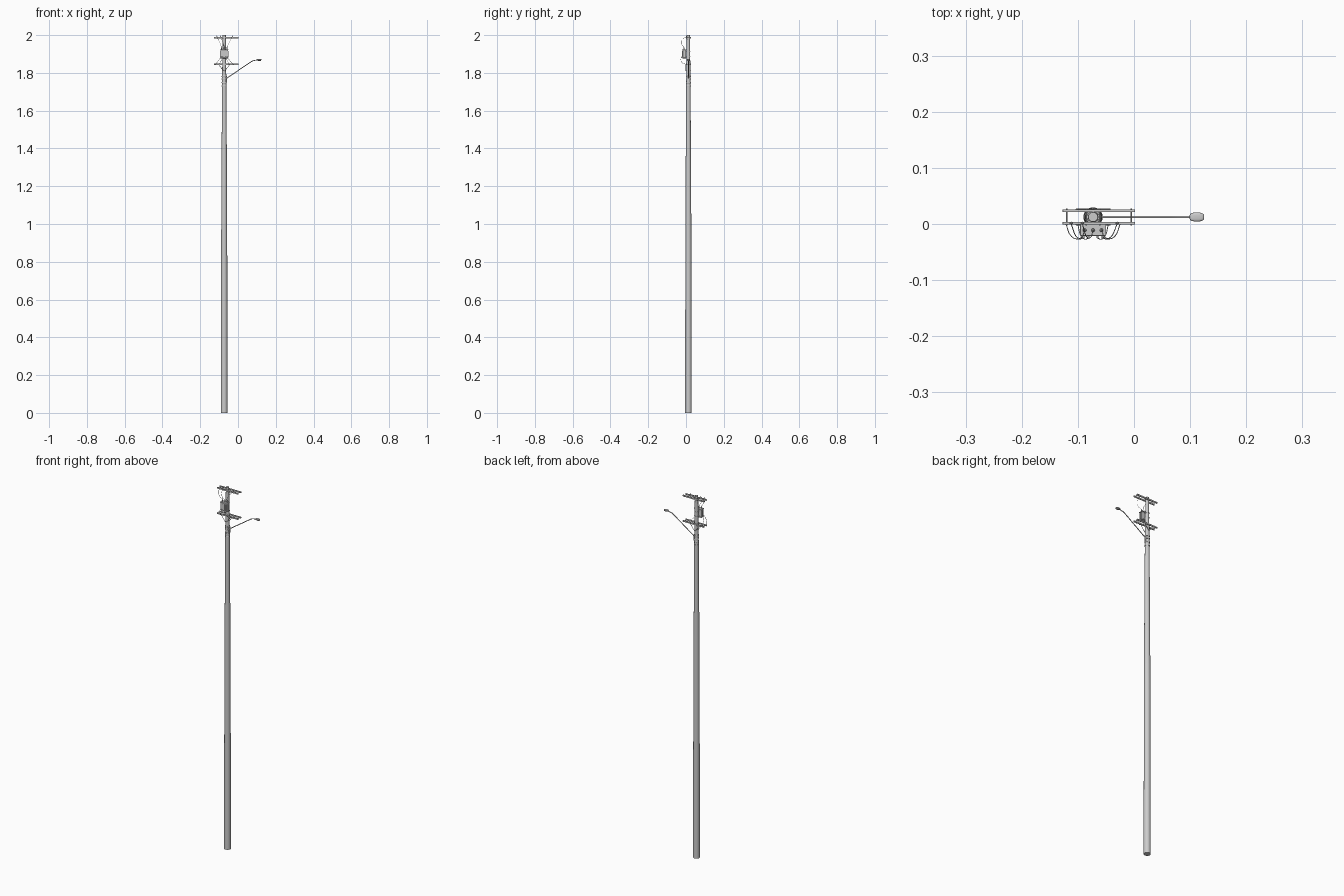
import bpy, math
from mathutils import Vector

if "Cube" in bpy.data.objects:
    bpy.data.objects.remove(bpy.data.objects["Cube"])

PX, PY = -0.073, 0.0125   # pole axis


def finish(name, angle=40):
    ob = bpy.context.object
    ob.name = name
    bpy.ops.object.shade_smooth_by_angle(angle=math.radians(angle))
    return ob


def box(name, loc, size, bevel=0.0):
    bpy.ops.mesh.primitive_cube_add(size=1, location=loc)
    ob = bpy.context.object
    ob.name = name
    ob.scale = size
    bpy.ops.object.transform_apply(location=False, rotation=False, scale=True)
    if bevel:
        m = ob.modifiers.new("bevel", 'BEVEL')
        m.width, m.segments = bevel, 3
    return ob


def lathe(name, loc, profile, n=16):
    """Solid of revolution about z from (radius, height) points."""
    verts, faces = [], []
    for r, z in profile:
        verts += [(r * math.cos(2 * math.pi * i / n), r * math.sin(2 * math.pi * i / n), z) for i in range(n)]
    for k in range(len(profile) - 1):
        for i in range(n):
            j = (i + 1) % n
            faces.append((k * n + i, k * n + j, (k + 1) * n + j, (k + 1) * n + i))
    faces.append(tuple(reversed(range(n))))
    faces.append(tuple(range((len(profile) - 1) * n, len(profile) * n)))
    me = bpy.data.meshes.new(name)
    me.from_pydata(verts, [], faces)
    ob = bpy.data.objects.new(name, me)
    bpy.context.collection.objects.link(ob)
    ob.location = loc
    bpy.ops.object.select_all(action='DESELECT')
    ob.select_set(True)
    bpy.context.view_layer.objects.active = ob
    return finish(name)


def tube(name, pts, radius, smooth=True):
    cu = bpy.data.curves.new(name, 'CURVE')
    cu.dimensions = '3D'
    cu.bevel_depth, cu.bevel_resolution = radius, 2
    cu.use_fill_caps = True
    cu.resolution_u = 6
    sp = cu.splines.new('BEZIER')
    sp.bezier_points.add(len(pts) - 1)
    for bp, p in zip(sp.bezier_points, pts):
        bp.co = p
        bp.handle_left_type = bp.handle_right_type = 'AUTO' if smooth else 'VECTOR'
    ob = bpy.data.objects.new(name, cu)
    bpy.context.collection.objects.link(ob)
    return ob


# Tapered pole
lathe("pole", (PX, PY, 0), [(0.0172, 0), (0.0160, 0.9), (0.0142, 1.3), (0.0115, 1.73), (0.0085, 2.0)], 24)

# Clamp bands with bolt lugs
for i, z in enumerate((1.73, 1.748, 1.768, 1.782)):
    lathe(f"pole_band_{i}", (PX, PY, z), [(0.0128, -0.003), (0.0134, -0.002), (0.0134, 0.002), (0.0128, 0.003)], 24)
box("lamp_bracket", (PX + 0.012, PY, 1.766), (0.006, 0.008, 0.034), 0.001)

# Paired crossarms with through bolts and pin insulators
pin = [(0.001, 0), (0.001, 0.003), (0.0026, 0.003), (0.0026, 0.005), (0.0016, 0.006), (0.002, 0.008), (0.001, 0.009)]
for level, z in (("upper", 1.985), ("lower", 1.845)):
    for side, y in (("front", 0.0015), ("back", 0.0235)):
        box(f"{level}_crossarm_{side}", (-0.0625, y, z), (0.129, 0.005, 0.008), 0.0006)
    for k, x in enumerate((-0.12, -0.085, -0.061, -0.005)):
        tube(f"{level}_bolt_{k}", [(x, -0.0025, z), (x, 0.0275, z)], 0.0012, False)
    if level == "upper":
        for k, x in enumerate((-0.112, -0.092, -0.03)):
            lathe(f"upper_insulator_{k}", (x, 0.0015, z + 0.003), pin, 12)

# Flat braces from pole to lower crossarm
for k, s in enumerate((-1, 1)):
    for y in (-0.0015, 0.0265):
        tube("crossarm_brace", [(PX + s * 0.003, y, 1.81), (PX + s * 0.03, y, 1.845)], 0.0012, False)
tube("brace_bolt", [(PX, -0.002, 1.811), (PX, 0.027, 1.811)], 0.0014, False)

# Transformer tank, rim, cooling fins and hanger
TY = -0.009
box("transformer_tank", (PX, TY, 1.900), (0.042, 0.020, 0.042), 0.004)
box("transformer_lid", (PX, TY, 1.922), (0.047, 0.024, 0.004), 0.0015)
box("transformer_base", (PX, TY, 1.879), (0.045, 0.022, 0.003), 0.001)
for i in range(7):
    box(f"cooling_fin_{i}", (PX - 0.018 + i * 0.006, TY - 0.0105, 1.9), (0.0018, 0.004, 0.034))
for s in (-1, 1):
    for i in range(3):
        box("side_fin", (PX + s * 0.0215, TY - 0.006 + i * 0.006, 1.9), (0.004, 0.0018, 0.034))
for z in (1.888, 1.912):
    box("transformer_hanger", (PX, 0.003, z), (0.014, 0.010, 0.005))
    lathe("hanger_band", (PX, PY, z), [(0.0108, -0.002), (0.0112, -0.001), (0.0112, 0.001), (0.0108, 0.002)], 24)

# High voltage bushings and looping wires up to the top crossarm
bushing = [(0.0022, 0)]
for i in range(4):
    bushing += [(0.0032, 0.001 + i * 0.003), (0.0018, 0.0025 + i * 0.003)]
bushing += [(0.001, 0.016)]
for k, (bx, ax) in enumerate(((-0.015, -0.112), (0.0, -0.092), (0.015, -0.03))):
    x = PX + bx
    lathe(f"bushing_{k}", (x, TY - 0.002, 1.923), bushing, 12)
    tube(f"upper_wire_{k}", [(x, TY - 0.002, 1.938), (x * 0.8 + ax * 0.2, -0.023, 1.95),
                             (x * 0.4 + ax * 0.6, -0.023, 1.972), (ax, 0.0, 1.991)], 0.0008)

# Low voltage terminals and wires drooping to the lower crossarm
for k, (bx, ax) in enumerate(((-0.017, -0.121), (-0.008, -0.1), (0.008, -0.046), (0.017, -0.025))):
    x = PX + bx
    tube(f"terminal_{k}", [(x, TY - 0.008, 1.885), (x, TY - 0.016, 1.883)], 0.0018, False)
    tube(f"lower_wire_{k}", [(x, TY - 0.016, 1.883), (x * 0.65 + ax * 0.35, -0.027, 1.868),
                             (x * 0.25 + ax * 0.75, -0.02, 1.853), (ax, -0.001, 1.846)], 0.0008)

# Street lamp arm
tube("lamp_arm", [(PX + 0.008, PY, 1.768), (0.066, PY, 1.857), (0.078, PY, 1.864), (0.104, PY, 1.869)], 0.0022, False)

# Lamp head, a flattened rounded shell with a lens below
def ellipsoid(name, loc, size):
    bpy.ops.mesh.primitive_uv_sphere_add(segments=24, ring_count=12, location=loc)
    ob = bpy.context.object
    for v in ob.data.vertices:
        v.co = Vector(math.copysign(abs(c) ** 0.7, c) * s for c, s in zip(v.co, size))
    finish(name)

ellipsoid("lamp_head", (0.112, PY, 1.870), (0.0132, 0.008, 0.004))
ellipsoid("lamp_lens", (0.114, PY, 1.8665), (0.009, 0.006, 0.003))
